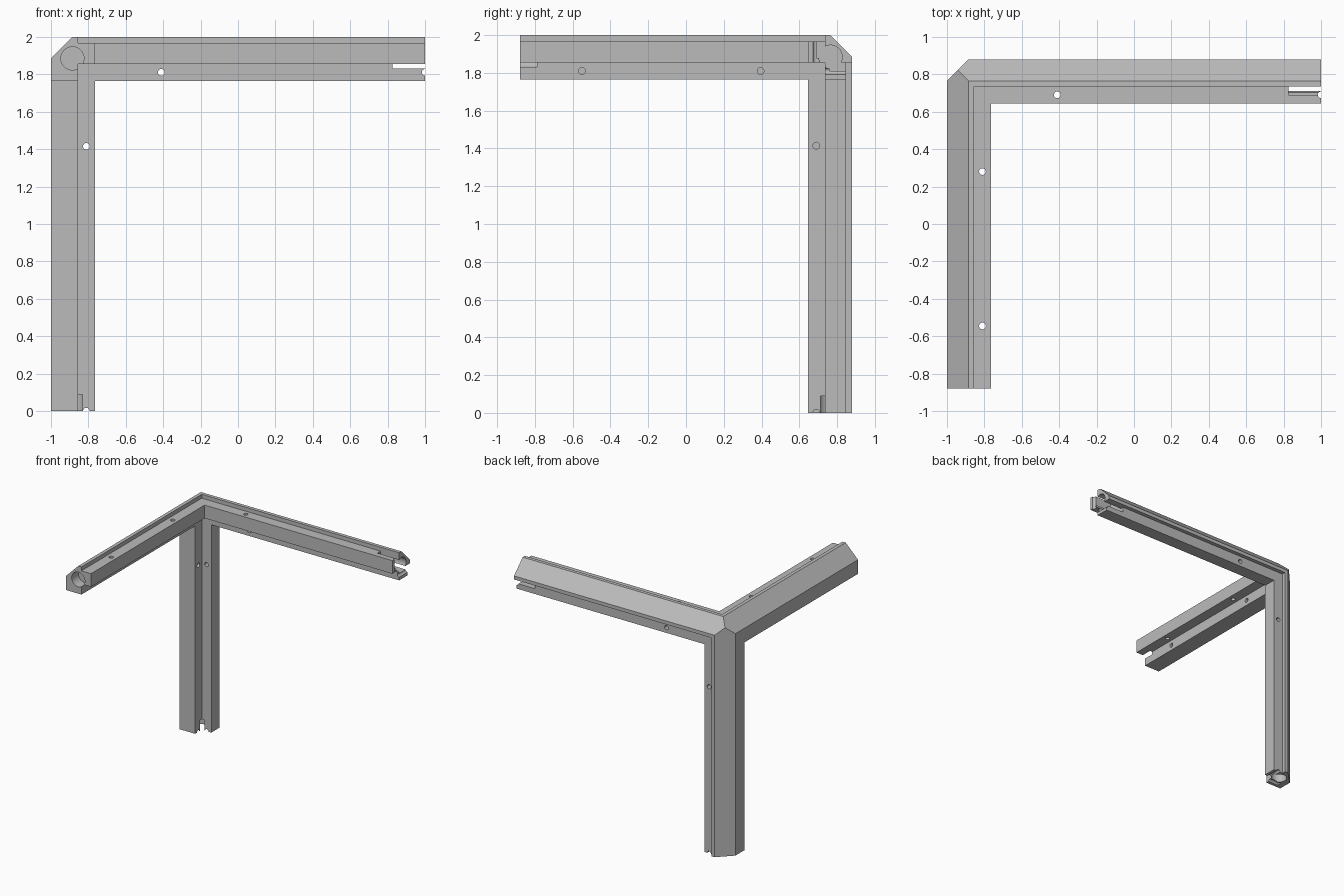
import bpy, bmesh, math
from mathutils import Matrix, Vector

if "Cube" in bpy.data.objects:
    bpy.data.objects.remove(bpy.data.objects["Cube"])

# Distances are measured inward from the outer corner of the frame
CORNER = Vector((-1, 0.88, 2))
SIGN = Vector((1, -1, -1))
LENGTH = (2.0, 1.76, 2.0)
BODY, FLANGE, STEP, CHAMFER = 0.145, 0.235, 0.033, 0.115
BOLT, BOLT_R, BORE_R = 0.19, 0.018, 0.062


def place(p):
    return CORNER + Vector(p) * SIGN


def span_box(axis, along, u, v):
    """Box limits: 'along' on the axis, u and v on the other two in order."""
    spans = [u, v]
    spans.insert(axis, along)
    return spans


# Solid regions: three square bars plus flanges on the top, back and side
regions = []
for axis in range(3):
    regions.append(span_box(axis, (0, LENGTH[axis]), (0, BODY), (0, BODY)))
for normal, inset in ((0, 0), (1, STEP), (2, STEP)):
    first, second = [i for i in range(3) if i != normal]
    for run, across in ((first, second), (second, first)):
        box = [None] * 3
        box[normal] = (inset, BODY)
        box[run] = (BODY, LENGTH[run])
        box[across] = (BODY, FLANGE)
        regions.append(box)


def inside(p):
    return any(all(lo < c < hi for c, (lo, hi) in zip(p, r)) for r in regions)


def frame_mesh():
    """Skin the union of the regions as one closed surface."""
    bm = bmesh.new()
    cuts = [sorted({e for r in regions for e in r[i]}) for i in range(3)]
    verts = {}

    def vert(key):
        if key not in verts:
            verts[key] = bm.verts.new(place([cuts[i][key[i]] for i in range(3)]))
        return verts[key]

    def solid(cell):
        if any(c < 0 or c >= len(cuts[i]) - 1 for i, c in enumerate(cell)):
            return False
        return inside([(cuts[i][c] + cuts[i][c + 1]) / 2 for i, c in enumerate(cell)])

    for i in range(len(cuts[0]) - 1):
        for j in range(len(cuts[1]) - 1):
            for k in range(len(cuts[2]) - 1):
                cell = (i, j, k)
                if not solid(cell):
                    continue
                for axis in range(3):
                    for side in (0, 1):
                        near = list(cell)
                        near[axis] += 2 * side - 1
                        if solid(near):
                            continue
                        ring = []
                        for du, dv in ((0, 0), (1, 0), (1, 1), (0, 1)):
                            step = [du, dv]
                            step.insert(axis, side)
                            ring.append(vert(tuple(c + s for c, s in zip(cell, step))))
                        bm.faces.new(ring)
    bmesh.ops.recalc_face_normals(bm, faces=bm.faces)
    bmesh.ops.dissolve_limit(bm, angle_limit=0.01, verts=bm.verts, edges=bm.edges)
    return bm


def make_object(name, bm):
    mesh = bpy.data.meshes.new(name)
    bm.to_mesh(mesh)
    bm.free()
    obj = bpy.data.objects.new(name, mesh)
    bpy.context.collection.objects.link(obj)
    return obj


frame = make_object("corner_frame", frame_mesh())
cutters = []


def add_cutter(name, bm):
    obj = make_object(name, bm)
    obj.hide_render = True
    cutters.append(obj)


def box_cutter(name, spans, turn=None):
    bm = bmesh.new()
    size = [hi - lo for lo, hi in spans]
    mid = place([(lo + hi) / 2 for lo, hi in spans])
    m = Matrix.Translation(mid) @ (turn or Matrix()) @ Matrix.Diagonal((*size, 1))
    bmesh.ops.create_cube(bm, size=1, matrix=m)
    add_cutter(name, bm)


def round_cutter(name, axis, along, u, v, radius, sides):
    bm = bmesh.new()
    point = [u, v]
    point.insert(axis, sum(along) / 2)
    turn = Vector((0, 0, 1)).rotation_difference(Vector([i == axis for i in range(3)]))
    bmesh.ops.create_cone(bm, cap_ends=True, segments=sides, radius1=radius,
                          radius2=radius, depth=along[1] - along[0],
                          matrix=Matrix.Translation(place(point)) @ turn.to_matrix().to_4x4())
    add_cutter(name, bm)


# Chamfers along the three outer edges
reach = CHAMFER / math.sqrt(2)
for axis in range(3):
    turn = Matrix.Rotation(math.radians(45), 4, "XYZ"[axis])
    spans = span_box(axis, (-0.2, 2.2), (-reach, reach), (-reach, reach))
    box_cutter("edge_chamfer", spans, turn)

# Round sockets in the arm ends
for axis, depth in enumerate((0.175, 0.09, 0.09)):
    end = LENGTH[axis]
    round_cutter("end_socket", axis, (end - depth, end + 0.1),
                 CHAMFER, CHAMFER, BORE_R, 32)

# Open slots in both flanges at the end of the long arm
slot = (1.825, 2.1)
box_cutter("top_slot", [slot, (BODY, BOLT), (0.01, 0.12)])
box_cutter("back_slot", [slot, (0.01, 0.12), (BODY, BOLT)])

# Bolt holes: (axis drilled, axis of the arm, distance, drilled span)
through, blind = (-0.1, 0.3), (0.05, 0.3)
holes = [(1, 0, 0.59, through), (1, 0, 2, through),
         (2, 0, 0.59, through), (2, 0, 2, through),
         (2, 1, 0.6, through), (2, 1, 1.425, through),
         (0, 1, 0.485, blind), (0, 1, 1.43, blind),
         (1, 2, 0.585, through), (1, 2, 2, through),
         (0, 2, 0.585, blind), (0, 2, 2, blind)]
for drill, arm, distance, span in holes:
    point = [BOLT] * 3
    point[arm] = distance
    del point[drill]
    round_cutter("bolt_hole", drill, span, *point, BOLT_R, 20)

# Apply all cuts, then remove the cutters
for cutter in cutters:
    mod = frame.modifiers.new("cut", "BOOLEAN")
    mod.operation = "DIFFERENCE"
    mod.solver = "EXACT"
    mod.object = cutter
bpy.context.view_layer.update()
evaluated = frame.evaluated_get(bpy.context.evaluated_depsgraph_get())
mesh = bpy.data.meshes.new_from_object(evaluated)
frame.modifiers.clear()
frame.data = mesh
for cutter in cutters:
    bpy.data.objects.remove(cutter)

# Plain grey finish
grey = bpy.data.materials.new("plain_grey")
grey.use_nodes = True
colour = (0.5, 0.5, 0.5, 1)
grey.diffuse_color = colour
grey.node_tree.nodes["Principled BSDF"].inputs["Base Color"].default_value = colour
mesh.materials.clear()
mesh.materials.append(grey)

bpy.ops.object.select_all(action="DESELECT")
frame.select_set(True)
bpy.context.view_layer.objects.active = frame
bpy.ops.object.shade_smooth_by_angle(angle=math.radians(30))
